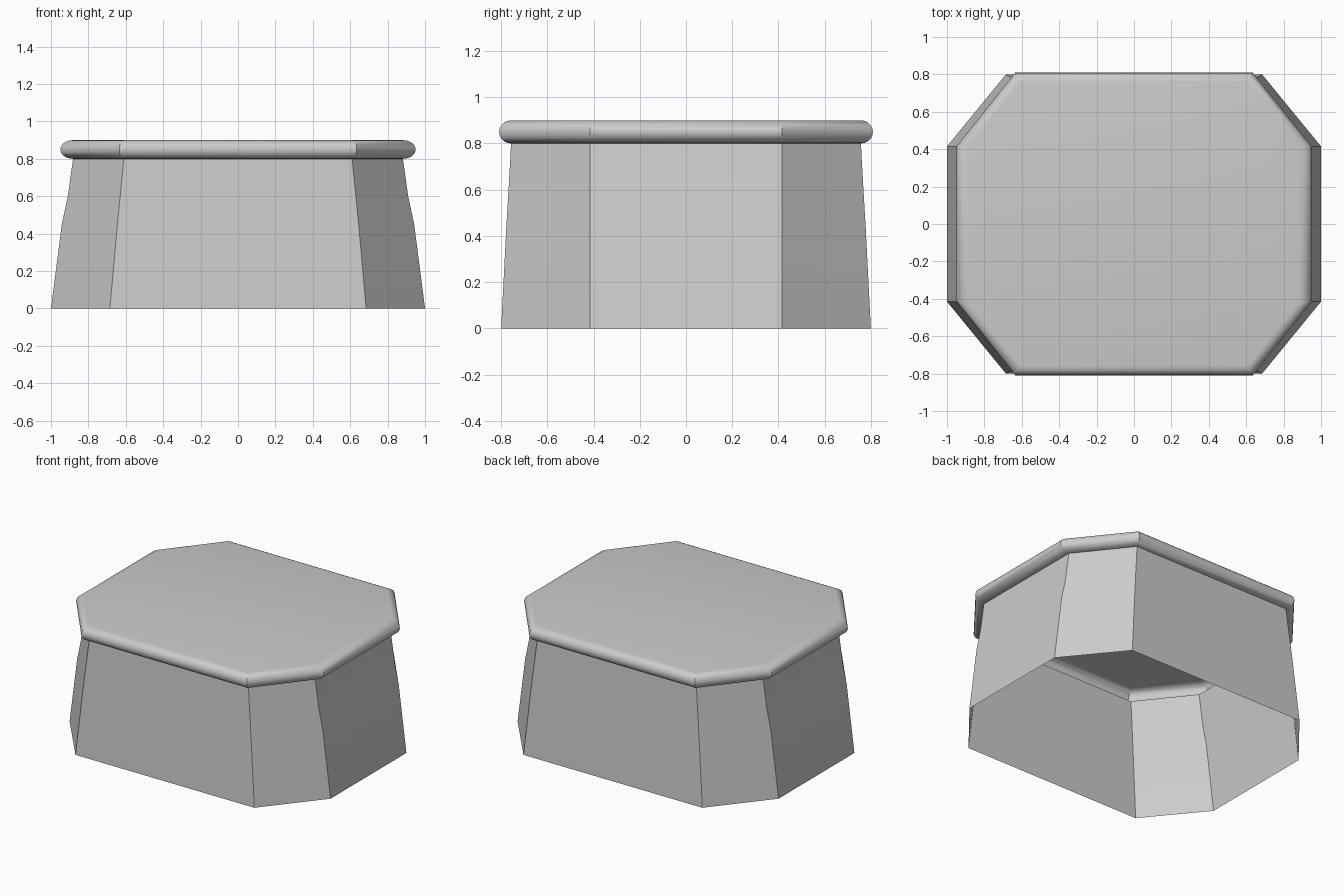
import bpy
import bmesh
import math

cube = bpy.data.objects.get("Cube")
if cube:
    bpy.data.objects.remove(cube)

grey = bpy.data.materials.new("plain grey")
grey.use_nodes = True
color = (0.6, 0.6, 0.6, 1)
grey.diffuse_color = color
grey.node_tree.nodes["Principled BSDF"].inputs["Base Color"].default_value = color


def octagon(half_x, half_y, front_x, z, side_y=0.415):
    """Chamfered rectangle, counter-clockwise."""
    quarter = [(half_x, side_y), (front_x, half_y)]
    pts = quarter + [(-x, y) for x, y in reversed(quarter)]
    pts += [(-x, -y) for x, y in pts]
    return [(x, y, z) for x, y in pts]


def loft(name, rings, cap_top=False):
    """Open shell skinned through the rings, optionally capped."""
    bm = bmesh.new()
    loops = [[bm.verts.new(p) for p in ring] for ring in rings]
    for low, high in zip(loops, loops[1:]):
        for i in range(len(low)):
            j = (i + 1) % len(low)
            bm.faces.new((low[i], low[j], high[j], high[i]))
    if cap_top:
        bm.faces.new(loops[-1])
    mesh = bpy.data.meshes.new(name)
    bm.to_mesh(mesh)
    bm.free()
    obj = bpy.data.objects.new(name, mesh)
    bpy.context.collection.objects.link(obj)
    mesh.materials.append(grey)
    bpy.ops.object.select_all(action='DESELECT')
    obj.select_set(True)
    bpy.context.view_layer.objects.active = obj
    bpy.ops.object.shade_smooth_by_angle(angle=math.radians(30))
    return obj


# Tapered hollow wall, open underneath
loft("wall", [
    octagon(1.0, 0.80, 0.685, 0),
    octagon(0.942, 0.777, 0.645, 0.45),
    octagon(0.91, 0.768, 0.63, 0.6),
    octagon(0.882, 0.757, 0.61, 0.8),
])

# Lid with a rounded, bulging hollow rim
rim = []
steps = 10
for i in range(steps + 1):
    a = math.pi * (i / steps - 0.5)
    out = math.cos(a)
    rim.append(octagon(0.882 + 0.068 * out, 0.757 + 0.052 * out,
                       0.61 + 0.025 * out, 0.85 + 0.05 * math.sin(a)))
loft("lid", rim, cap_top=True)
